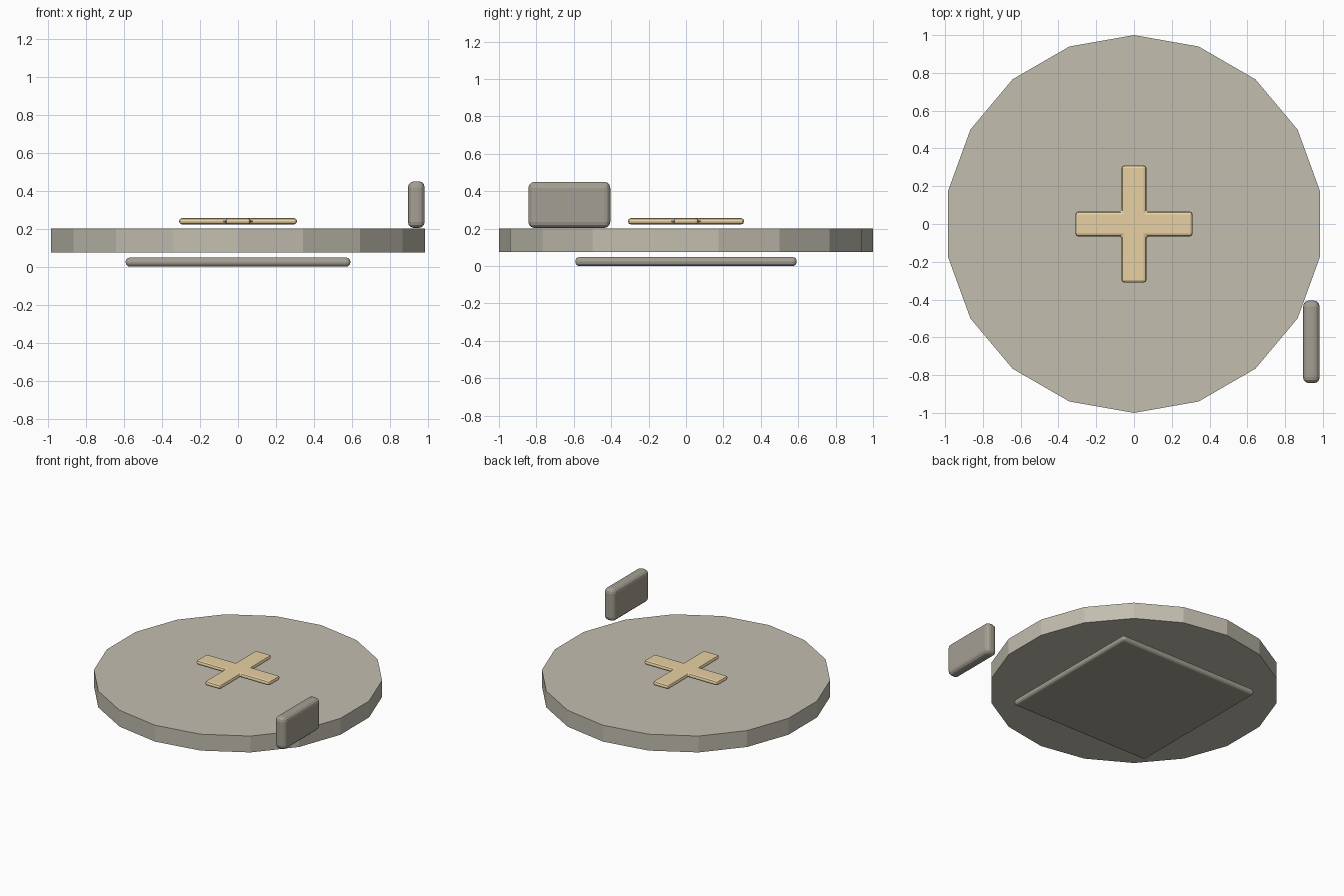
import bpy, bmesh

if "Cube" in bpy.data.objects:
    bpy.data.objects.remove(bpy.data.objects["Cube"])


def paint(obj, name, rgb):
    mat = bpy.data.materials.get(name) or bpy.data.materials.new(name)
    mat.diffuse_color = (*rgb, 1.0)
    mat.use_nodes = True
    mat.node_tree.nodes["Principled BSDF"].inputs["Base Color"].default_value = mat.diffuse_color
    obj.data.materials.append(mat)


def prism(name, outline, z0, z1, bevel, segments=3):
    """Extrude a closed outline from z0 to z1, with rounded edges."""
    bm = bmesh.new()
    base = bm.faces.new([bm.verts.new((x, y, z0)) for x, y in outline])
    ext = bmesh.ops.extrude_face_region(bm, geom=[base], use_keep_orig=True)
    top = [g for g in ext["geom"] if isinstance(g, bmesh.types.BMVert)]
    bmesh.ops.translate(bm, verts=top, vec=(0, 0, z1 - z0))
    bmesh.ops.recalc_face_normals(bm, faces=bm.faces)
    mesh = bpy.data.meshes.new(name)
    bm.to_mesh(mesh)
    bm.free()
    obj = bpy.data.objects.new(name, mesh)
    bpy.context.collection.objects.link(obj)
    mod = obj.modifiers.new("rounded_edges", "BEVEL")
    mod.width = bevel
    mod.segments = segments
    mod.limit_method = "ANGLE"
    return obj


def rect(x0, x1, y0, y1):
    return [(x0, y0), (x1, y0), (x1, y1), (x0, y1)]


STONE = ("stone", (0.54, 0.51, 0.43))
DARK_STONE = ("dark_stone", (0.376, 0.347, 0.292))
TAN = ("tan", (0.81, 0.64, 0.37))

# Square plate underneath
plate = prism("base_plate", rect(-0.592, 0.592, -0.592, 0.592), 0.0, 0.048, 0.022)
paint(plate, *DARK_STONE)

# Eighteen-sided main disc
bpy.ops.mesh.primitive_cylinder_add(vertices=18, radius=1.0, depth=0.125,
                                    location=(0, 0, 0.1385))
disc = bpy.context.object
disc.name = "main_disc"
paint(disc, *STONE)

# Raised cross: one corner repeated by quarter turns
a, w = 0.31, 0.066
cross, corner = [], [(a, -w), (a, w), (w, w)]
for _ in range(4):
    cross += corner
    corner = [(-y, x) for x, y in corner]
paint(prism("top_cross", cross, 0.223, 0.256, 0.0145, 2), *TAN)

# Upright tab at the front right rim
tab = prism("side_tab", rect(0.895, 0.983, -0.843, -0.405), 0.204, 0.45, 0.032)
paint(tab, *DARK_STONE)
